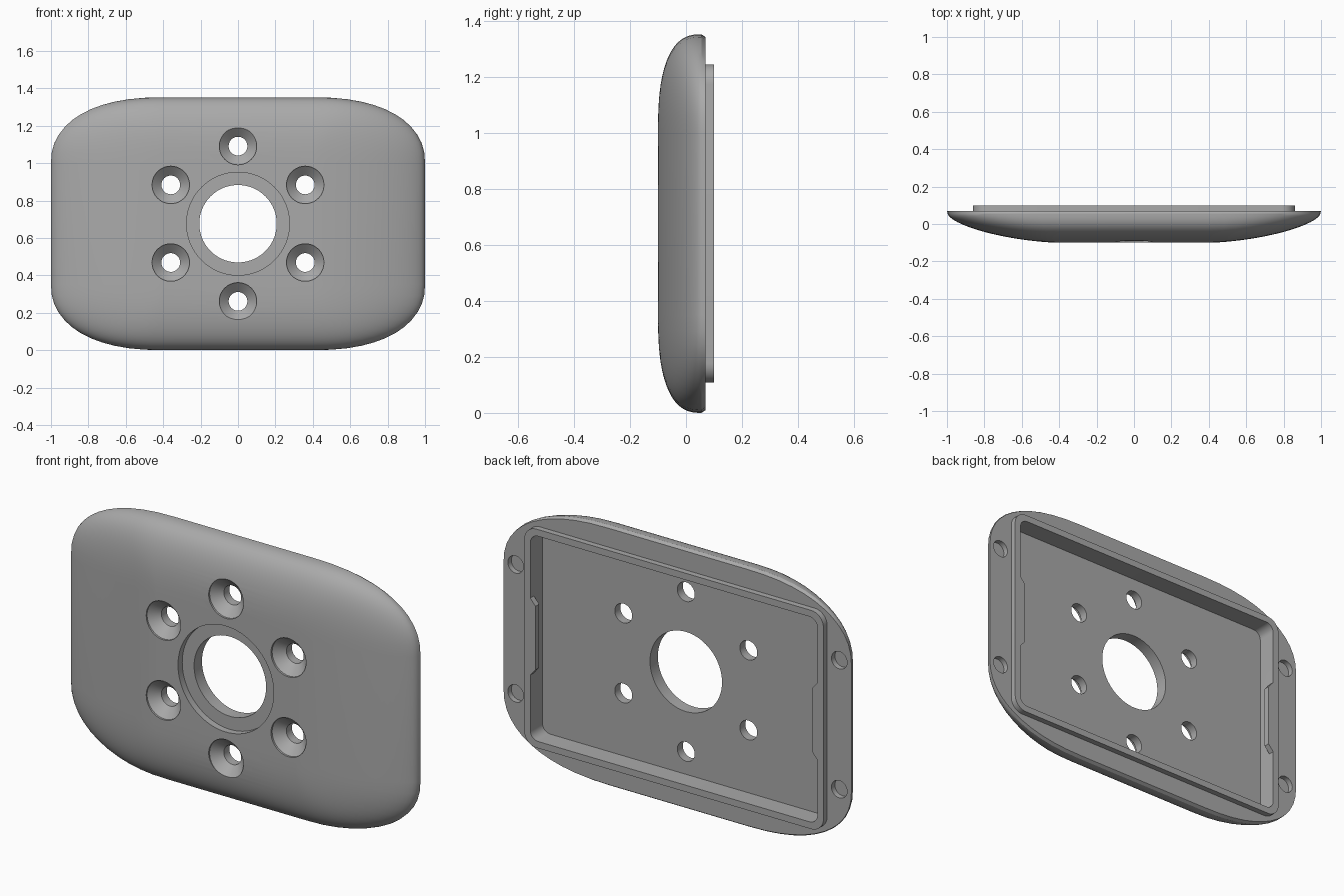
import bpy, bmesh, math
from mathutils import Matrix, Vector

if "Cube" in bpy.data.objects:
    bpy.data.objects.remove(bpy.data.objects["Cube"])

MID_Z = 0.676          # height of the plate's centre
STRAIGHT = (0.4, 0.326)  # half lengths of the straight outline edges
CORNER = (0.6, 0.35)   # corner curve reach in x and z

grey = bpy.data.materials.new("satin grey")
grey.use_nodes = True
grey.diffuse_color = (0.4, 0.4, 0.4, 1)
grey.node_tree.nodes["Principled BSDF"].inputs["Base Color"].default_value = (0.4, 0.4, 0.4, 1)


def new_object(name, bm):
    bmesh.ops.recalc_face_normals(bm, faces=bm.faces)
    mesh = bpy.data.meshes.new(name)
    bm.to_mesh(mesh)
    bm.free()
    mesh.materials.append(grey)
    obj = bpy.data.objects.new(name, mesh)
    bpy.context.collection.objects.link(obj)
    return obj


def corner_loop(half, reach, power=2.0, steps=12):
    """Closed outline (x, z): a box whose corners are superellipse arcs."""
    pts = []
    for sx, sz, flip in ((1, 1, 0), (-1, 1, 1), (-1, -1, 0), (1, -1, 1)):
        arc = []
        for i in range(steps + 1):
            a = math.pi / 2 * i / steps
            c = max(math.cos(a), 0) ** (2 / power) if i < steps else 0
            s = math.sin(a) ** (2 / power)
            arc.append((sx * (half[0] + reach[0] * c), sz * (half[1] + reach[1] * s)))
        pts += arc[::-1] if flip else arc
    return pts


def loft(name, rings):
    """Skin a list of (y, outline) rings and cap both ends."""
    bm = bmesh.new()
    loops = [[bm.verts.new((x, y, z + MID_Z)) for x, z in pts] for y, pts in rings]
    for a, b in zip(loops, loops[1:]):
        for i in range(len(a)):
            j = (i + 1) % len(a)
            bm.faces.new((a[i], a[j], b[j], b[i]))
    bm.faces.new(loops[0])
    bm.faces.new(loops[-1])
    bmesh.ops.remove_doubles(bm, verts=bm.verts, dist=1e-5)
    return new_object(name, bm)


def rounded_box(name, hx, hz, r, y0, y1):
    pts = corner_loop((hx - r, hz - r), (r, r), steps=8)
    return loft(name, [(y0, pts), (y1, pts)])


def bore(name, x, z, profile, sides=48):
    """Turned cutter along y from (y, radius) points."""
    ring = [2 * math.pi * i / sides for i in range(sides)]
    return loft(name, [(y, [(x + r * math.cos(a), z + r * math.sin(a)) for a in ring])
                       for y, r in profile])


def combine(target, tool, operation):
    mod = target.modifiers.new(operation.lower(), "BOOLEAN")
    mod.operation = operation
    mod.solver = "EXACT"
    mod.object = tool
    bpy.context.view_layer.objects.active = target
    bpy.ops.object.modifier_apply(modifier=mod.name)
    bpy.data.objects.remove(tool)


# Domed cover plate: a bevelled rim followed by rings shrinking to the front
rings = [(0.07, corner_loop(STRAIGHT, (CORNER[0], CORNER[1] - 0.01), 2.3))]
RING_COUNT = 22
for k in range(RING_COUNT + 1):
    d = math.sin(math.pi / 2 * k / RING_COUNT) if k < RING_COUNT else 1.0
    ux = (1 - d ** 1.6) ** (1 / 1.6)
    uz = (1 - d ** 2.6) ** (1 / 2.6)
    reach = (CORNER[0] * ux - 0.004 * (1 - d), CORNER[1] * uz)
    rings.append((0.055 - 0.155 * d, corner_loop(STRAIGHT, reach, 2.3)))
plate = loft("cover_plate", rings)

# Raised lip around the back, then the pocket inside it
combine(plate, rounded_box("lip", 0.86, 0.568, 0.07, 0.05, 0.10), "UNION")
combine(plate, rounded_box("pocket", 0.825, 0.533, 0.045, 0.0, 0.2), "DIFFERENCE")

# Stepped centre opening
combine(plate, bore("centre_bore", 0, 0, [(-0.2, 0.275), (-0.065, 0.275),
                                          (-0.065, 0.207), (0.2, 0.207)], 96), "DIFFERENCE")

# Six countersunk screw holes in a circle
for i in range(6):
    a = math.radians(90 + 60 * i)
    combine(plate, bore("screw_hole", 0.415 * math.cos(a), 0.415 * math.sin(a),
                        [(-0.2, 0.1), (-0.09, 0.1), (-0.045, 0.05), (0.2, 0.05)]), "DIFFERENCE")

# Shallow blind holes in the back flange, and a snap tab on each side wall
for sx in (-1, 1):
    for sz in (-1, 1):
        combine(plate, bore("flange_hole", sx * 0.93, sz * 0.335,
                            [(0.042, 0.045), (0.2, 0.045)], 32), "DIFFERENCE")
    tab = [(sx * 0.84, -0.2), (sx * 0.825, -0.2), (sx * 0.795, -0.165),
           (sx * 0.795, 0.165), (sx * 0.825, 0.2), (sx * 0.84, 0.2)]
    combine(plate, loft("snap_tab", [(0.07, tab), (0.10, tab)]), "UNION")

# Smooth dome with crisp machined edges
bpy.ops.object.select_all(action="DESELECT")
plate.select_set(True)
bpy.context.view_layer.objects.active = plate
bpy.ops.object.shade_smooth_by_angle(angle=math.radians(28))
